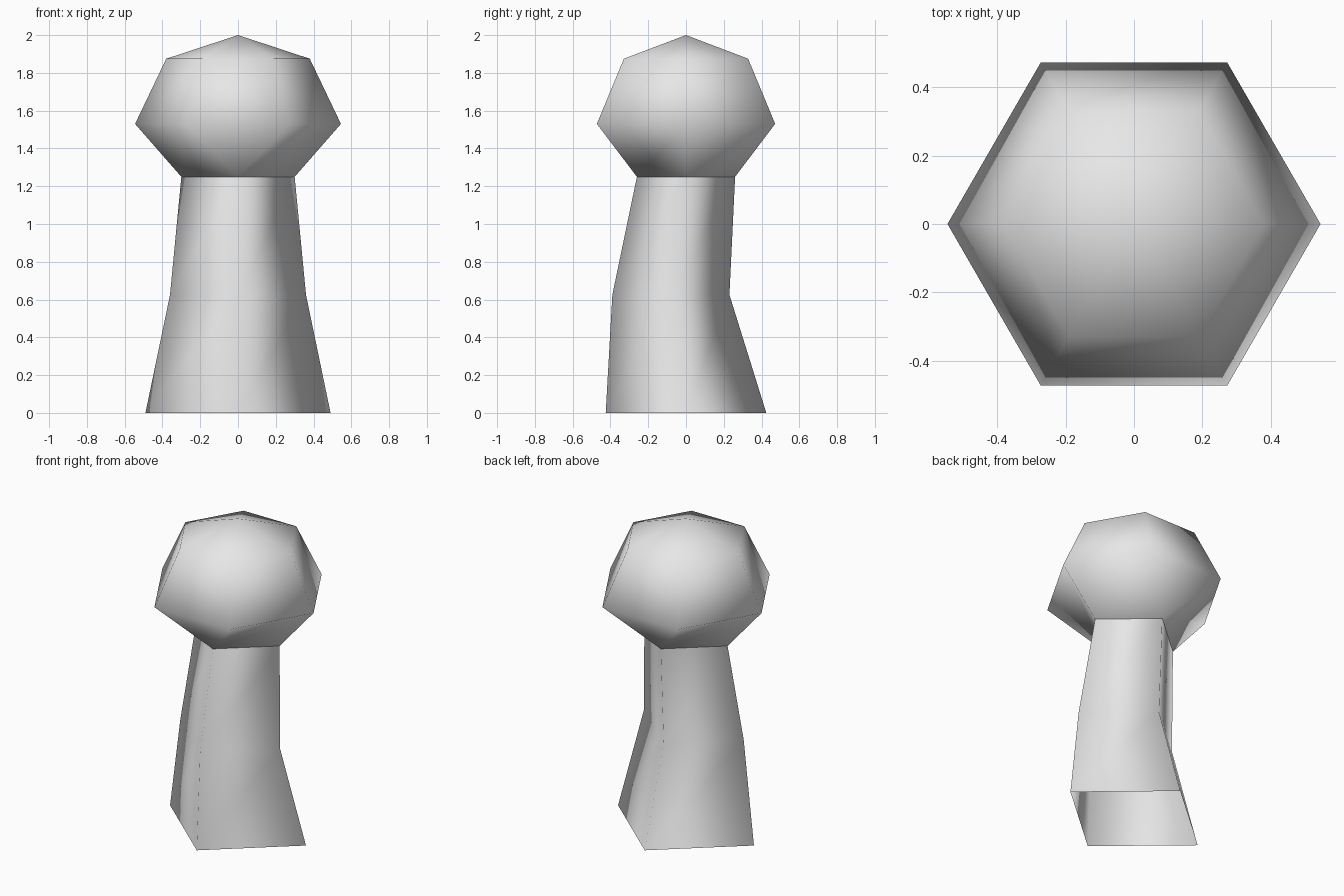
import bpy
import bmesh
from math import sin, cos, pi

cube = bpy.data.objects.get("Cube")
if cube:
    bpy.data.objects.remove(cube, do_unlink=True)

grey = bpy.data.materials.new("light_grey")
grey.use_nodes = True
grey.diffuse_color = (0.8, 0.8, 0.8, 1)
grey.node_tree.nodes["Principled BSDF"].inputs["Base Color"].default_value = grey.diffuse_color


def ring(bm, sides, rx, ry, z, y=0.0):
    """A loop of vertices, counter-clockwise from above, starting at +x."""
    angles = [2 * pi * i / sides for i in range(sides)]
    return [bm.verts.new((rx * cos(a), y + ry * sin(a), z)) for a in angles]


def bridge(bm, low, high, under=None):
    """Join two loops; under gives the low vertex beneath each high one."""
    count = len(high)
    under = under or list(range(count))
    for i in range(count):
        j = (i + 1) % count
        a, b = low[under[i]], low[under[j]]
        corners = [a, high[j], high[i]] if a is b else [a, b, high[j], high[i]]
        bm.faces.new(corners)


def finish(bm, name):
    mesh = bpy.data.meshes.new(name)
    for face in bm.faces:
        face.smooth = True
    bm.to_mesh(mesh)
    bm.free()
    mesh.materials.append(grey)
    obj = bpy.data.objects.new(name, mesh)
    bpy.context.collection.objects.link(obj)
    return obj


# Stem: a four-sided tube, open below, bent towards the front at mid height
bm = bmesh.new()
base = ring(bm, 4, 0.49, 0.425, 0)
bend = ring(bm, 4, 0.36, 0.31, 0.625, y=-0.08)
neck = ring(bm, 4, 0.30, 0.26, 1.25)
bridge(bm, base, bend)
bridge(bm, bend, neck)
finish(bm, "stem")

# Cap: a six-sided dome that narrows to the four-sided neck
bm = bmesh.new()
collar = ring(bm, 4, 0.30, 0.26, 1.25)
rim = ring(bm, 6, 0.545, 0.545, 1.53)
shoulder = ring(bm, 6, 0.38, 0.38, 1.875)
peak = bm.verts.new((0, 0, 2))
bridge(bm, collar, rim, under=[0, 1, 1, 2, 3, 3])
bridge(bm, rim, shoulder)
for i in range(6):
    bm.faces.new((shoulder[i], shoulder[(i + 1) % 6], peak))
finish(bm, "cap")
